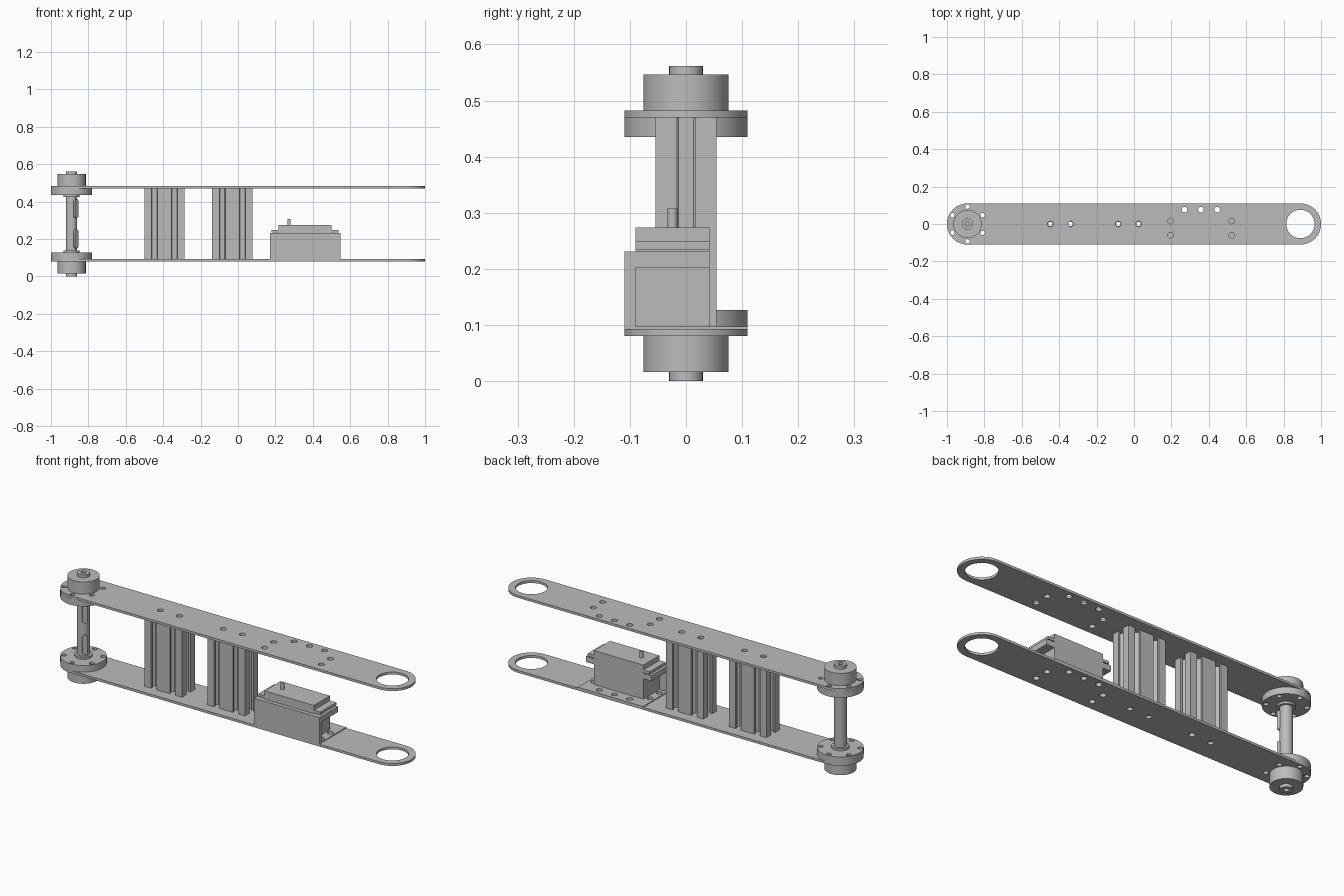
import bpy, bmesh
from math import cos, sin, pi, radians
from mathutils import Matrix

if "Cube" in bpy.data.objects:
    bpy.data.objects.remove(bpy.data.objects["Cube"])

grey = bpy.data.materials.new("brushed grey")
grey.use_nodes = True
COLOR = (0.5, 0.5, 0.5, 1)
grey.diffuse_color = COLOR
grey.node_tree.nodes["Principled BSDF"].inputs["Base Color"].default_value = COLOR

AXLE = -0.89          # x of the axle; the plate's far eye mirrors it
R = 0.11              # half width of the arm
LOW, HIGH = 0.08, 0.47  # undersides of the plates
T = 0.0125            # plate thickness
FLOOR = LOW + T
MIDDLE = 0.281        # mirror height of the axle parts


def circle(x, y, r, n=48):
    return [(x + r * cos(2 * pi * i / n), y + r * sin(2 * pi * i / n)) for i in range(n)]


def rect(x0, x1, y0, y1):
    return [(x0, y0), (x1, y0), (x1, y1), (x0, y1)]


def stadium(x, half, r, n=24):
    """Slot outline along x with rounded ends."""
    arc = [pi / 2 + pi * i / n for i in range(n + 1)]
    left = [(x - half + r * cos(a), r * sin(a)) for a in arc]
    return left + [(2 * x - px, -py) for px, py in left]


def prism(name, loops, z0, z1):
    """Extrude an outline, with any holes, from z0 to z1."""
    curve = bpy.data.curves.new(name, "CURVE")
    curve.dimensions, curve.fill_mode = "2D", "BOTH"
    curve.extrude = (z1 - z0) / 2
    for loop in loops:
        spline = curve.splines.new("POLY")
        spline.points.add(len(loop) - 1)
        for point, (x, y) in zip(spline.points, loop):
            point.co = (x, y, 0, 1)
        spline.use_cyclic_u = True
    temp = bpy.data.objects.new(name + "_outline", curve)
    bpy.context.collection.objects.link(temp)
    bpy.context.view_layer.update()
    graph = bpy.context.evaluated_depsgraph_get()
    mesh = bpy.data.meshes.new_from_object(temp.evaluated_get(graph))
    bpy.data.objects.remove(temp)
    bm = bmesh.new()
    bm.from_mesh(mesh)
    bmesh.ops.remove_doubles(bm, verts=bm.verts, dist=1e-5)
    bmesh.ops.translate(bm, verts=bm.verts, vec=(0, 0, (z0 + z1) / 2))
    bmesh.ops.recalc_face_normals(bm, faces=bm.faces)
    bm.to_mesh(mesh)
    bm.free()
    mesh.name = name
    mesh.materials.clear()
    mesh.materials.append(grey)
    obj = bpy.data.objects.new(name, mesh)
    bpy.context.collection.objects.link(obj)
    bpy.ops.object.select_all(action="DESELECT")
    obj.select_set(True)
    bpy.context.view_layer.objects.active = obj
    bpy.ops.object.shade_smooth_by_angle(angle=radians(30))
    return obj


# Bolt holes
HOLE = 0.015
flange_holes = [circle(AXLE + 0.093 * cos(a), 0.093 * sin(a), 0.012, 20)
                for a in (pi / 6 + k * pi / 3 for k in range(6))]
rail_holes = [circle(x, 0, HOLE, 20) for x in (-0.447, -0.337, -0.085, 0.025)]
mount_holes = [circle(x, y, HOLE, 20) for x in (0.195, 0.522) for y in (0.016, -0.06)]
base_holes = [circle(x, 0.077, HOLE, 20) for x in (0.27, 0.358, 0.445)]

# Side plates with the large eye at the far end
for name, z in (("lower_plate", LOW), ("upper_plate", HIGH)):
    prism(name, [stadium(0, -AXLE, R), circle(-AXLE, 0, 0.076)] + flange_holes
          + rail_holes + mount_holes + base_holes, z, z + T)

# Hub flange, collar and bearing at each end of the axle
for side in ("lower", "upper"):
    def span(a, b):
        return (a, b) if side == "lower" else (2 * MIDDLE - b, 2 * MIDDLE - a)
    bore = circle(AXLE, 0, 0.029)
    prism(side + "_hub_flange", [circle(AXLE, 0, R, 64), bore] + flange_holes, *span(FLOOR, 0.127))
    prism(side + "_hub_collar", [circle(AXLE, 0, 0.042), bore], *span(0.127, 0.138))
    prism(side + "_bearing", [circle(AXLE, 0, 0.076, 64), bore], *span(0.016, LOW))
    prism(side + "_axle_tip", [circle(AXLE, 0, 0.03), circle(AXLE, 0, 0.012, 24)], *span(0, 0.03))
    # Round ended key, turned upright and facing diagonally outward
    key = prism(side + "_axle_key", [stadium(0, 0.037, 0.013, 12)], 0.02, 0.04)
    key.data.transform(Matrix.Translation((AXLE, 0, sum(span(0.15, 0.25)) / 2))
                       @ Matrix.Rotation(-pi / 4, 4, "Z") @ Matrix.Rotation(pi / 2, 4, "Y"))
prism("axle", [circle(AXLE, 0, 0.03)], 0.03, 2 * MIDDLE - 0.03)

# Double T-slot rails standing between the plates
CELL = 0.054
SLOT = [(-0.016, 0), (-0.016, 0.011), (-0.03, 0.011), (-0.03, 0.017), (-0.013, 0.034)]
SLOT += [(-u, d) for u, d in reversed(SLOT)]


def rail_outline(cx):
    lower = [(-2 * CELL, -CELL)]
    lower += [(c + u, d - CELL) for c in (-CELL, CELL) for u, d in SLOT]
    lower += [(2 * CELL, -CELL)] + [(2 * CELL - d, u) for u, d in SLOT]
    return [(cx + s * x, s * y) for s in (1, -1) for x, y in lower]


for name, cx in (("outer_rail", -0.393), ("inner_rail", -0.03)):
    bores = [circle(cx + s * CELL, 0, 0.012, 20) for s in (-1, 1)]
    prism(name, [rail_outline(cx)] + bores, FLOOR, HIGH)

# Motor bracket: base, front wall and a ledge under each motor ear
X0, X1 = 0.17, 0.547
B0, B1 = 0.216, 0.5
Y0, Y1 = -0.09, 0.042
prism("bracket_base", [rect(X0, X1, -R, R)] + base_holes + mount_holes, FLOOR, 0.097)
prism("bracket_wall", [rect(X0, X1, -R, Y0)], 0.097, 0.231)
for name, a, b in (("inner", X0, B0), ("outer", B1, X1)):
    prism(name + "_bracket_ledge", [rect(a, b, Y0, Y1)], 0.202, 0.231)

# Motor body, ears, lid and output shaft
prism("motor_body", [rect(B0, B1, Y0, Y1)], 0.097, 0.235)
prism("motor_ears", [rect(0.18, 0.537, Y0, Y1)], 0.235, 0.249)
prism("motor_lid", [rect(B0, B1, Y0, Y1)], 0.249, 0.274)
prism("motor_shaft", [circle(0.273, -0.024, 0.009, 24)], 0.274, 0.308)
